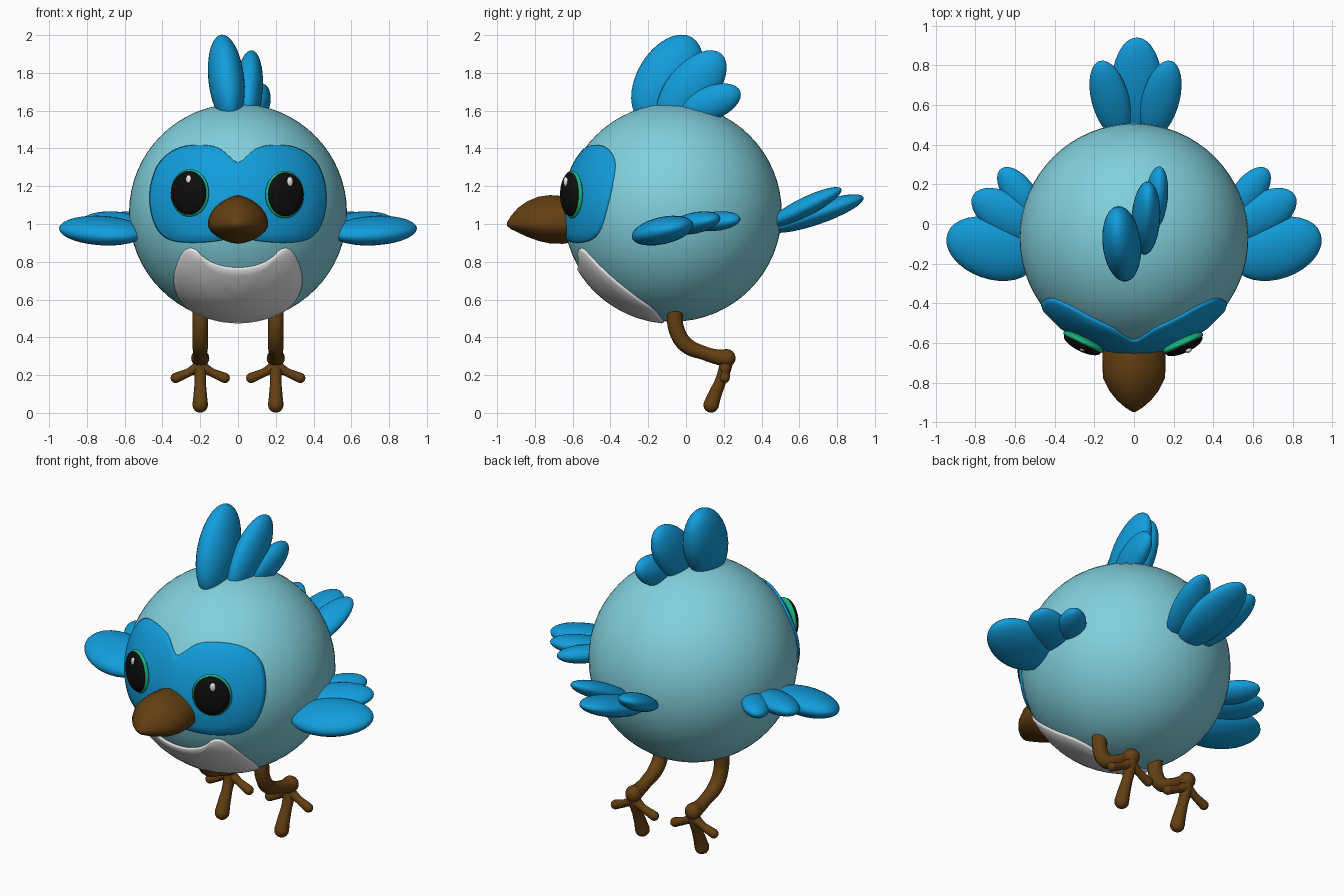
import bpy, bmesh, math
from mathutils import Vector, Matrix

cube = bpy.data.objects.get("Cube")
if cube:
    bpy.data.objects.remove(cube, do_unlink=True)

CENTRE = Vector((0, -0.07, 1.06))
RADIUS = 0.577


def material(name, colour):
    m = bpy.data.materials.new(name)
    m.use_nodes = True
    m.diffuse_color = (*colour, 1)
    m.node_tree.nodes["Principled BSDF"].inputs["Base Color"].default_value = (*colour, 1)
    return m


PALE = material("pale_blue", (0.22, 0.63, 0.72))
BLUE = material("bright_blue", (0.006, 0.34, 0.72))
BROWN = material("brown", (0.125, 0.05, 0.006))
WHITE = material("white", (0.85, 0.85, 0.85))
GREEN = material("green", (0.01, 0.45, 0.22))
BLACK = material("black", (0.004, 0.004, 0.004))


def finish(name, bm, mat):
    bmesh.ops.recalc_face_normals(bm, faces=bm.faces)
    for f in bm.faces:
        f.smooth = True
    mesh = bpy.data.meshes.new(name)
    bm.to_mesh(mesh)
    bm.free()
    mesh.materials.append(mat)
    obj = bpy.data.objects.new(name, mesh)
    bpy.context.collection.objects.link(obj)
    return obj


def ellipsoid(name, mat, loc, along, wide_hint, sizes, segments=32):
    """Ball stretched along one direction; sizes = long, wide, thin half axes."""
    a = Vector(along).normalized()
    w = Vector(wide_hint)
    w = (w - a * w.dot(a)).normalized()
    rot = Matrix((w, a.cross(w), a)).transposed().to_4x4()
    long, wide, thin = sizes
    bm = bmesh.new()
    bmesh.ops.create_uvsphere(bm, u_segments=segments, v_segments=segments // 2, radius=1,
                              matrix=Matrix.Translation(loc) @ rot @ Matrix.Diagonal((wide, thin, long, 1)))
    return finish(name, bm, mat)


def loft(name, mat, rings):
    bm = bmesh.new()
    loops = [[bm.verts.new(p) for p in ring] for ring in rings]
    for a, b in zip(loops, loops[1:]):
        for i in range(len(a)):
            j = (i + 1) % len(a)
            bm.faces.new((a[i], a[j], b[j], b[i]))
    bm.faces.new(loops[0])
    bm.faces.new(loops[-1])
    return finish(name, bm, mat)


def body_patch(name, mat, half, mid_v, tilt):
    """Raised marking on the body from half an outline, mirrored and rounded."""
    pts = half + [(-x, v) for x, v in half[-2:0:-1]]
    pts = [Vector(p) for p in pts]
    for _ in range(3):
        pts = [p.lerp(q, t) for p, q in zip(pts, pts[1:] + pts[:1]) for t in (0.25, 0.75)]
    mid = Vector((0, mid_v))
    turn = Matrix.Rotation(tilt, 3, 'X')
    rings = []
    for s, lift in ((1, -0.012), (1, 0.005), (0.97, 0.012), (0.8, 0.012), (0.6, 0.012),
                    (0.4, 0.012), (0.2, 0.012), (0.02, 0.012)):
        ring = []
        for p in pts:
            u, v = mid.lerp(p, s)
            d = Vector((u, -math.sqrt(max(RADIUS ** 2 - u * u - v * v, 0)), v)).normalized()
            ring.append(CENTRE + turn @ d * (RADIUS + lift))
        rings.append(ring)
    return loft(name, mat, rings)


def limb(name, points):
    """Smooth tapered tube through (position, radius) points."""
    cu = bpy.data.curves.new(name, 'CURVE')
    cu.dimensions = '3D'
    cu.bevel_depth = 1
    cu.bevel_resolution = 4
    cu.resolution_u = 6
    cu.use_fill_caps = True
    sp = cu.splines.new('BEZIER')
    sp.bezier_points.add(len(points) - 1)
    for bp, (co, r) in zip(sp.bezier_points, points):
        bp.co = co
        bp.radius = r
        bp.handle_left_type = bp.handle_right_type = 'AUTO'
    cu.materials.append(BROWN)
    obj = bpy.data.objects.new(name, cu)
    bpy.context.collection.objects.link(obj)
    bpy.ops.object.select_all(action='DESELECT')
    obj.select_set(True)
    bpy.context.view_layer.objects.active = obj
    bpy.ops.object.convert(target='MESH')
    bpy.ops.object.shade_smooth_by_angle(angle=math.radians(50))
    # Rounded tip
    end, r = points[-1]
    ellipsoid(name + "_tip", BROWN, end, (0, 0, 1), (1, 0, 0), (r, r, r), 16)


# Body
ellipsoid("body", PALE, CENTRE, (0, 0, 1), (1, 0, 0), (RADIUS,) * 3, 64)

# Face mask and bib
mask = [(0, .255), (.05, .30), (.1, .345), (.2, .36), (.32, .345), (.42, .27), (.465, .14),
        (.465, .02), (.43, -.09), (.37, -.145), (.27, -.16), (.14, -.155), (0, -.13)]
body_patch("face_mask", BLUE, mask, 0.1, 0)
bib = [(0, .145), (.1, .152), (.18, .178), (.225, .218), (.28, .2), (.325, .09), (.342, -.04),
       (.325, -.16), (.265, -.29), (.14, -.355), (0, -.38)]
body_patch("bib", WHITE, bib, -0.08, math.radians(45))

# Eyes: green rim, black ball, white glint
for side, x, z in (("right", -0.248, 1.163), ("left", 0.24, 1.155)):
    dx, dz = x, z - CENTRE.z
    n = Vector((dx, -math.sqrt(RADIUS ** 2 - dx * dx - dz * dz), dz * 0.4)).normalized()
    spot = Vector((x, CENTRE.y - math.sqrt(RADIUS ** 2 - dx * dx - dz * dz), z))
    up = Vector((0, 0, 1))
    across = up.cross(n)
    ellipsoid(side + "_eye_rim", GREEN, spot + n * 0.016, up, across, (0.126, 0.112, 0.03))
    ellipsoid(side + "_eye", BLACK, spot + n * 0.029, up, across, (0.116, 0.102, 0.037))
    ellipsoid(side + "_eye_glint", WHITE, spot + n * 0.056 + Vector((0.012, 0, 0.066)),
              up, across, (0.026, 0.017, 0.012), 16)

# Beak: y, half width, top, bottom
rings = []
for y, w, top, low in ((-.56, .15, 1.13, .91), (-.65, .158, 1.148, .895), (-.72, .16, 1.153, .897),
                       (-.78, .155, 1.145, .91), (-.84, .125, 1.12, .932), (-.89, .085, 1.085, .955),
                       (-.925, .045, 1.045, .972), (-.948, .008, 1.008, .99)):
    ring = []
    for i in range(32):
        a = math.tau * i / 32
        c, s = math.cos(a), math.sin(a)
        height = top - 1 if s > 0 else 1 - low
        ring.append((w * math.copysign(abs(c) ** 1.35, c), y, 1 + height * s))
    rings.append(ring)
loft("beak", BROWN, rings)

# Head crest
for i, (loc, along, sizes) in enumerate((
        ((-.062, -.1, 1.765), (-.1, .5, .85), (.26, .16, .095)),
        ((.06, .03, 1.72), (.05, .65, .75), (.24, .13, .072)),
        ((.112, .13, 1.64), (.1, .86, .35), (.17, .09, .058)))):
    ellipsoid(f"crest_feather_{i + 1}", BLUE, loc, along, (0, -1, .5), sizes)

# Wings
for side, m in (("left", 1), ("right", -1)):
    for i, ((x, y, z), (ax, ay, az), sizes) in enumerate((
            ((.72, -.125, .965), (.93, .33, .08), (.235, .155, .072)),
            ((.64, .045, 1.005), (.85, .5, .1), (.2, .11, .056)),
            ((.58, .16, 1.015), (.6, .78, .06), (.15, .08, .05)))):
        ellipsoid(f"{side}_wing_feather_{i + 1}", BLUE, (x * m, y, z), (ax * m, ay, az),
                  (-.3 * m, 1, .22), sizes)

# Tail
ellipsoid("tail_feather_middle", BLUE, (.015, .69, 1.055), (0, .93, .32), (1, 0, 0), (.265, .13, .058))
for side, x, m in (("left", .135, 1), ("right", -.12, -1)):
    ellipsoid(f"tail_feather_{side}", BLUE, (x, .63, 1.09), (.22 * m, .85, .42), (1, 0, 0), (.22, .095, .05))

# Legs and feet
for side, x in (("left", .2), ("right", -.2)):
    limb(side + "_leg", [((x, -.06, .54), .042), ((x, -.05, .44), .042), ((x, 0, .36), .042),
                         ((x, .1, .315), .036), ((x, .17, .295), .04), ((x, .215, .29), .048)])
    limb(side + "_foot", [((x, .215, .29), .04), ((x, .205, .23), .033), ((x, .18, .16), .03),
                          ((x, .15, .09), .036), ((x, .133, .042), .041)])
    for name, m in (("inner", -1), ("outer", 1)):
        d = m * (1 if x > 0 else -1)
        limb(f"{side}_{name}_toe", [((x, .21, .25), .032), ((x + .06 * d, .21, .215), .022),
                                    ((x + .13 * d, .205, .185), .027)])
